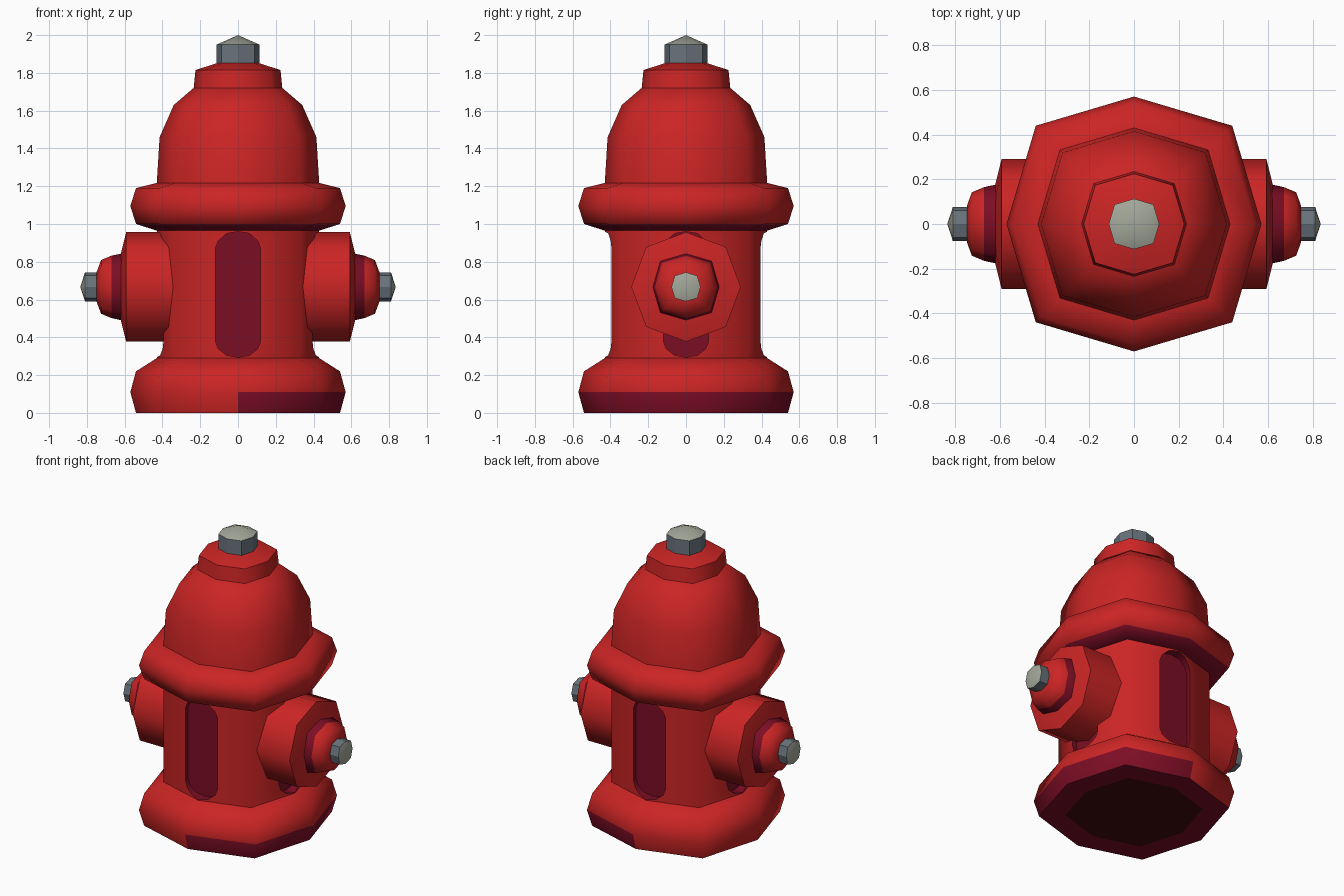
import bpy, bmesh, math
from mathutils import Matrix, Vector

if "Cube" in bpy.data.objects:
    bpy.data.objects.remove(bpy.data.objects["Cube"])


def material(name, rgb):
    m = bpy.data.materials.new(name)
    m.diffuse_color = (*rgb, 1)
    m.use_nodes = True
    m.node_tree.nodes["Principled BSDF"].inputs["Base Color"].default_value = m.diffuse_color
    return m


RED, PURPLE, STEEL, LIGHT, DARK = range(5)
MATS = [material("red paint", (0.60, 0.018, 0.018)),
        material("dark crimson", (0.20, 0.004, 0.018)),
        material("steel", (0.14, 0.17, 0.20)),
        material("light metal", (0.37, 0.39, 0.32)),
        material("dark underside", (0.05, 0.003, 0.003))]


def finish(name, bm, angle=60):
    bmesh.ops.recalc_face_normals(bm, faces=bm.faces)
    me = bpy.data.meshes.new(name)
    bm.to_mesh(me)
    bm.free()
    for m in MATS:
        me.materials.append(m)
    ob = bpy.data.objects.new(name, me)
    bpy.context.collection.objects.link(ob)
    bpy.ops.object.select_all(action='DESELECT')
    bpy.context.view_layer.objects.active = ob
    ob.select_set(True)
    if angle:
        bpy.ops.object.shade_smooth_by_angle(angle=math.radians(angle))
    return ob


def turned(name, profile, mats=None, diag=1.09, matrix=None, angle=60, caps=(RED, RED)):
    """Eight-sided turned part; profile is (radius, height), diagonals pushed out by diag."""
    bm = bmesh.new()
    rings = []
    for r, z in profile:
        if r == 0:
            rings.append([bm.verts.new((0, 0, z))] * 8)
            continue
        ring = []
        for i in range(8):
            a, k = i * math.pi / 4, r * (diag if i % 2 else 1)
            ring.append(bm.verts.new((k * math.cos(a), k * math.sin(a), z)))
        rings.append(ring)
    for j, (lo, hi) in enumerate(zip(rings, rings[1:])):
        for i in range(8):
            n = (i + 1) % 8
            vs = list(dict.fromkeys((lo[i], lo[n], hi[n], hi[i])))
            bm.faces.new(vs).material_index = mats[j] if mats else RED
    for ring, c in ((rings[0], caps[0]), (rings[-1], caps[1])):
        if ring[0] is not ring[1]:
            bm.faces.new(ring).material_index = c
    if matrix:
        bm.transform(matrix)
    return finish(name, bm, angle)


# base foot with a crimson lower band on the +x side
base = turned("base", [(0.39, 0), (0.54, 0), (0.57, 0.11), (0.54, 0.22), (0.43, 0.29)],
              [PURPLE, RED, RED, RED], caps=(DARK, RED))
for p in base.data.polygons:
    if 0.01 < p.center.z < 0.11 and p.center.x > 0:
        p.material_index = PURPLE

# column with four sunken panels
column = turned("column", [(0.43, 0.27), (0.43, 1.0)], angle=0)
bm = bmesh.new()
half = [(0.12, 0.38), (0.12, 0.87), (0.105, 0.91), (0.06, 0.95)]
outline = [(0, 0.295), (0.06, 0.305), (0.105, 0.34)] + half + [(0, 0.96)]
outline += [(-x, z) for x, z in reversed(outline[1:-1])]
for q in range(4):
    turn = Matrix.Rotation(q * math.pi / 2, 4, 'Z')
    f = bm.faces.new([bm.verts.new(turn @ Vector((x, -0.365, z))) for x, z in outline])
    ext = bmesh.ops.extrude_face_region(bm, geom=[f], use_keep_orig=True)
    moved = [e for e in ext["geom"] if isinstance(e, bmesh.types.BMVert)]
    bmesh.ops.translate(bm, verts=moved, vec=turn @ Vector((0, -0.2, 0)))
for f in bm.faces:
    f.material_index = PURPLE
cutter = finish("panel_cutter", bm, 0)
cutter.hide_render = True
bpy.ops.object.select_all(action='DESELECT')
bpy.context.view_layer.objects.active = column
column.select_set(True)
mod = column.modifiers.new("panels", 'BOOLEAN')
mod.operation, mod.solver, mod.object = 'DIFFERENCE', 'EXACT', cutter
bpy.ops.object.modifier_apply(modifier=mod.name)
bpy.data.objects.remove(cutter)
bpy.ops.object.shade_smooth_by_angle(angle=math.radians(60))

# collar, dome and cap
turned("collar", [(0.43, 0.965), (0.54, 1.0), (0.57, 1.095), (0.54, 1.19), (0.42, 1.22)],
       [PURPLE, RED, RED, RED])
turned("dome", [(0.43, 1.215), (0.415, 1.46), (0.34, 1.63), (0.235, 1.72)])
turned("cap", [(0.235, 1.715), (0.225, 1.815), (0.11, 1.852)])
turned("top_nut", [(0.113, 1.84), (0.113, 1.95), (0, 2.0)], [STEEL, LIGHT], angle=30)

# side outlets, mirrored left and right
for side, s in (("right", 1), ("left", -1)):
    M = Matrix.Translation((0, 0, 0.667)) @ Matrix.Rotation(s * math.pi / 2, 4, 'Y')
    turned(side + "_outlet", [(0.29, 0.3), (0.29, 0.592), (0.17, 0.622)],
           diag=1.03, matrix=M, angle=50)
    turned(side + "_outlet_cap", [(0.178, 0.61), (0.165, 0.67), (0.142, 0.725), (0.08, 0.748)],
           [PURPLE, RED, RED], matrix=M)
    turned(side + "_outlet_nut", [(0.077, 0.74), (0.077, 0.81), (0, 0.835)],
           [STEEL, LIGHT], matrix=M, angle=30)
